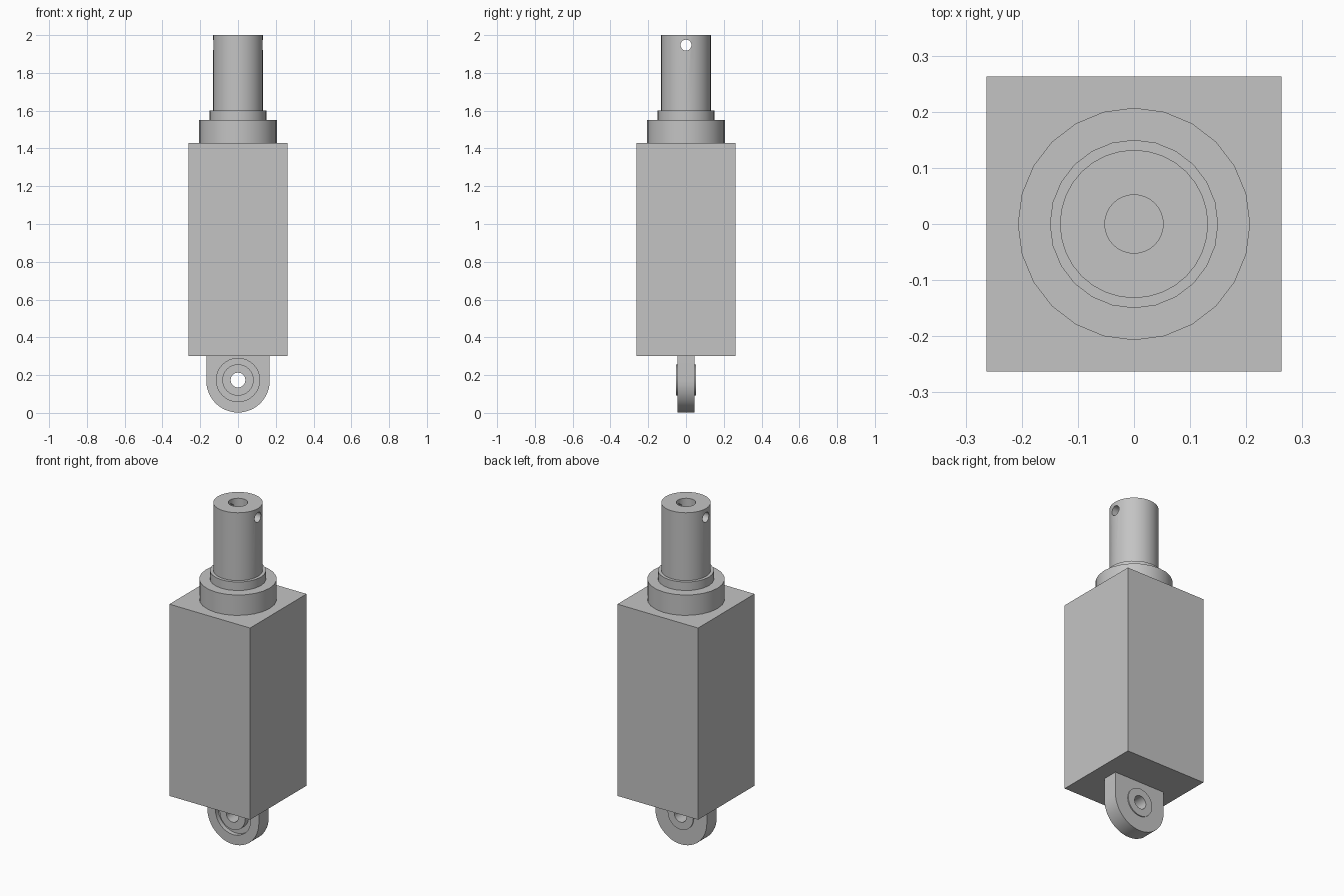
import bpy, bmesh, math
from mathutils import Matrix

cube = bpy.data.objects.get("Cube")
if cube:
    bpy.data.objects.remove(cube, do_unlink=True)

steel = bpy.data.materials.new("grey steel")
steel.use_nodes = True
GREY = (0.55, 0.55, 0.55, 1)
steel.diffuse_color = GREY
steel.node_tree.nodes["Principled BSDF"].inputs["Base Color"].default_value = GREY


def finish(name, bm):
    bmesh.ops.recalc_face_normals(bm, faces=bm.faces)
    mesh = bpy.data.meshes.new(name)
    bm.to_mesh(mesh)
    bm.free()
    mesh.materials.append(steel)
    ob = bpy.data.objects.new(name, mesh)
    bpy.context.collection.objects.link(ob)
    return ob


def smooth(ob):
    bpy.ops.object.select_all(action="DESELECT")
    ob.select_set(True)
    bpy.context.view_layer.objects.active = ob
    bpy.ops.object.shade_smooth_by_angle(angle=math.radians(35))


def lathe(name, profile, sides, matrix=Matrix(), closed=False):
    """Spin (radius, height) points about z; zero radius closes an end."""
    bm = bmesh.new()
    verts = [bm.verts.new((r, 0, z)) for r, z in profile]
    pairs = list(zip(verts, verts[1:]))
    if closed:
        pairs.append((verts[-1], verts[0]))
    edges = [bm.edges.new(p) for p in pairs]
    bmesh.ops.spin(bm, geom=verts + edges, axis=(0, 0, 1), cent=(0, 0, 0),
                   angle=math.tau, steps=sides, use_merge=False)
    bmesh.ops.remove_doubles(bm, verts=bm.verts, dist=0.0001)
    bm.transform(matrix)
    return finish(name, bm)


def cylinder(name, radius, low, high, sides, matrix=Matrix()):
    return lathe(name, [(0, low), (radius, low), (radius, high), (0, high)],
                 sides, matrix)


def cut(ob, cutter):
    cutter.hide_render = True
    mod = ob.modifiers.new("hole", "BOOLEAN")
    mod.operation, mod.solver, mod.object = "DIFFERENCE", "EXACT", cutter
    bpy.context.view_layer.objects.active = ob
    bpy.ops.object.modifier_apply(modifier=mod.name)
    bpy.data.objects.remove(cutter, do_unlink=True)


# Square housing
BOTTOM, TOP, HALF = 0.30, 1.43, 0.263
bm = bmesh.new()
bmesh.ops.create_cube(bm, size=1)
bm.transform(Matrix.Translation((0, 0, (BOTTOM + TOP) / 2))
             @ Matrix.Diagonal((2 * HALF, 2 * HALF, TOP - BOTTOM, 1)))
finish("housing", bm)

# Collar and seal ring on top of the housing
smooth(cylinder("collar", 0.207, TOP, 1.55, 24))
smooth(cylinder("seal_ring", 0.15, 1.55, 1.60, 24))

# Rod with an axial bore and a cross pin hole
rod = lathe("rod", [(0, 1.60), (0.132, 1.60), (0.132, 2.0), (0.052, 2.0),
                    (0.052, 1.80), (0, 1.80)], 32)
across = Matrix.Translation((0, 0, 1.947)) @ Matrix.Rotation(math.pi / 2, 4, "Y")
cut(rod, cylinder("pin_cutter", 0.029, -0.3, 0.3, 20, across))
smooth(rod)

# Mounting lug: round bottom, straight sides up to the housing
EYE, LUG_R, LUG_Y = 0.17, 0.168, 0.046
bm = bmesh.new()
outline = [(LUG_R, BOTTOM)]
for i in range(25):
    a = -math.pi * i / 24
    outline.append((LUG_R * math.cos(a), EYE + LUG_R * math.sin(a)))
outline.append((-LUG_R, BOTTOM))
face = bm.faces.new([bm.verts.new((x, -LUG_Y, z)) for x, z in outline])
extruded = bmesh.ops.extrude_face_region(bm, geom=[face])["geom"]
bmesh.ops.translate(bm, vec=(0, 2 * LUG_Y, 0),
                    verts=[v for v in extruded if isinstance(v, bmesh.types.BMVert)])
lug = finish("mounting_lug", bm)

# Eye hole, front recess and bearing bush (local +z points to the front)
EYE_Z = 0.174
eye = Matrix.Translation((0, 0, EYE_Z)) @ Matrix.Rotation(math.pi / 2, 4, "X")
cut(lug, cylinder("eye_cutter", 0.0825, -0.1, 0.1, 32, eye))
cut(lug, cylinder("recess_cutter", 0.115, 0.02, 0.1, 32, eye))
smooth(lug)
bush = lathe("bearing_bush", [(0.039, -0.052), (0.083, -0.052),
                              (0.083, 0.052), (0.039, 0.052)], 32, eye, closed=True)
smooth(bush)
